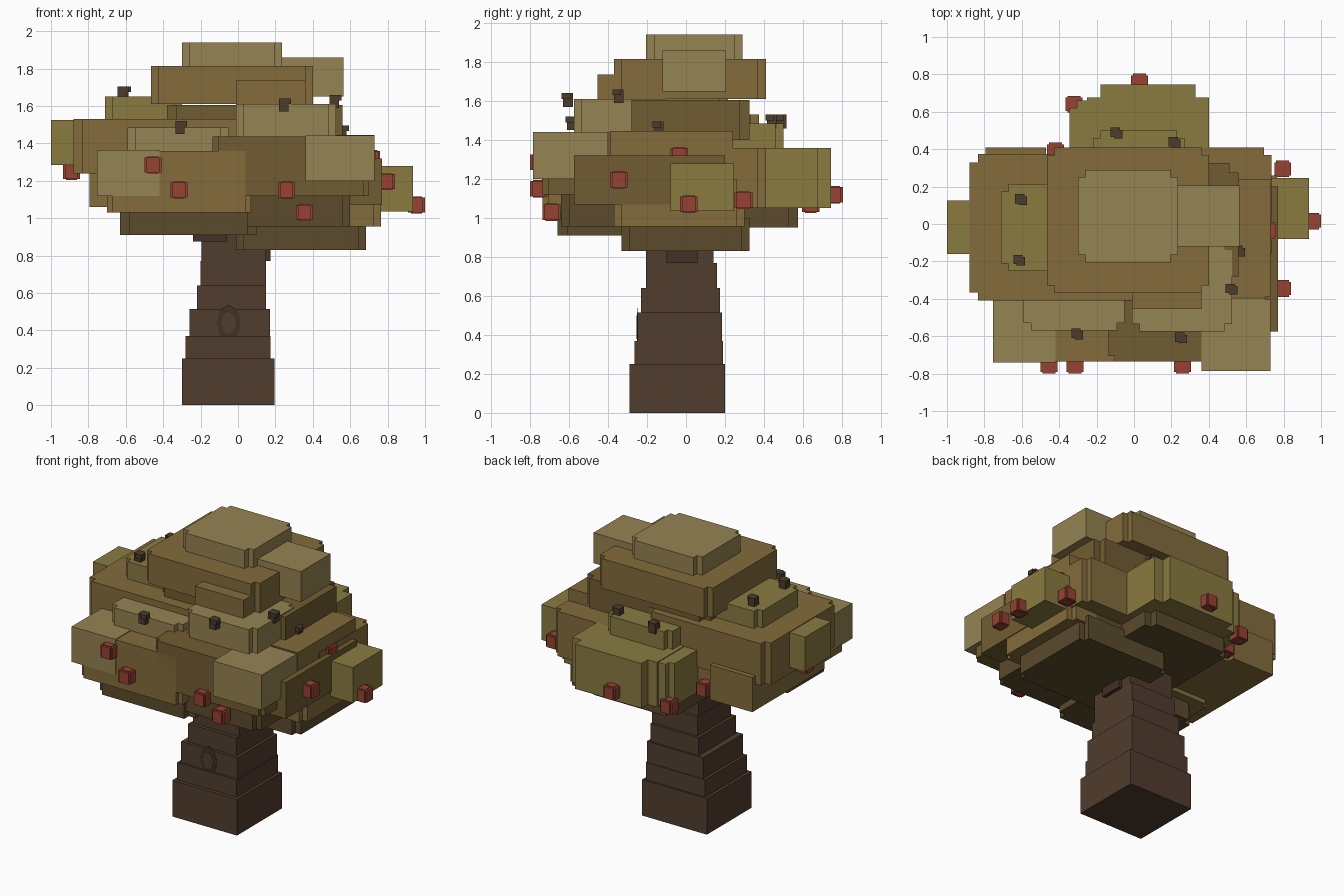
import bpy, bmesh, math

if "Cube" in bpy.data.objects:
    bpy.data.objects.remove(bpy.data.objects["Cube"])


def material(name, r, g, b):
    m = bpy.data.materials.new(name)
    m.diffuse_color = tuple((c / 255) ** 2.2 for c in (r, g, b)) + (1,)
    m.use_nodes = True
    m.node_tree.nodes["Principled BSDF"].inputs["Base Color"].default_value = m.diffuse_color
    return m


LIGHT = material("pale_leaf", 148, 130, 83)
OLIVE = material("olive_leaf", 137, 122, 67)
BROWN = material("brown_leaf", 130, 108, 62)
DARK = material("dark_leaf", 112, 93, 52)
SHADE = material("shaded_leaf", 92, 76, 48)
BARK = material("bark", 82, 63, 49)
BARK2 = material("bark_dark", 68, 52, 42)
RED = material("fruit_red", 150, 68, 55)
TWIG = material("twig_brown", 76, 62, 48)


def block(name, x, y, z, mat, notch=0):
    """Box from ranges, optionally with square notches in its upright corners."""
    (a, b), (c, d), n = x, y, notch
    if n:
        pts = [(a + n, c), (b - n, c), (b - n, c + n), (b, c + n), (b, d - n), (b - n, d - n),
               (b - n, d), (a + n, d), (a + n, d - n), (a, d - n), (a, c + n), (a + n, c + n)]
    else:
        pts = [(a, c), (b, c), (b, d), (a, d)]
    bm = bmesh.new()
    f = bm.faces.new([bm.verts.new((px, py, z[0])) for px, py in pts])
    ext = bmesh.ops.extrude_face_region(bm, geom=[f])["geom"]
    bmesh.ops.translate(bm, vec=(0, 0, z[1] - z[0]),
                        verts=[v for v in ext if isinstance(v, bmesh.types.BMVert)])
    # the extrusion drops the start face, so close the underside if it is open
    rim = [e for e in bm.edges if e.is_boundary]
    if rim:
        bmesh.ops.holes_fill(bm, edges=rim)
    bmesh.ops.recalc_face_normals(bm, faces=bm.faces)
    me = bpy.data.meshes.new(name)
    bm.to_mesh(me)
    bm.free()
    me.materials.append(mat)
    ob = bpy.data.objects.new(name, me)
    bpy.context.collection.objects.link(ob)
    return ob


def cube(name, p, s, mat, h=None, notch=0):
    h = h or s
    return block(name, (p[0] - s / 2, p[0] + s / 2), (p[1] - s / 2, p[1] + s / 2),
                 (p[2] - h / 2, p[2] + h / 2), mat, notch)


# stepped trunk
for i, (x, y, z) in enumerate([
        ((-.30, .195), (-.29, .20), (0, .25)),
        ((-.28, .175), (-.265, .19), (.25, .37)),
        ((-.26, .17), (-.25, .185), (.37, .515)),
        ((-.22, .15), (-.23, .175), (.515, .64)),
        ((-.20, .15), (-.205, .16), (.64, .77)),
        ((-.195, .15), (-.205, .14), (.77, 1.0))]):
    block(f"trunk_tier_{i + 1}", x, y, z, BARK)

# branch stubs under the crown
block("branch_right", (.1, .175), (-.1, .06), (.77, .84), BARK2)
block("branch_left", (-.24, -.06), (-.22, -.05), (.875, .92), BARK2)

# knot on the trunk front
for name, r, depth, mat in (("trunk_knot", .065, .004, BARK2),
                            ("trunk_knot_centre", .04, .008, BARK)):
    bpy.ops.mesh.primitive_cylinder_add(vertices=8, radius=r, depth=depth,
                                        location=(-.05, -.25, .44),
                                        rotation=(math.pi / 2, 0, 0))
    knot = bpy.context.object
    knot.name = name
    knot.scale = (1, 1.5, 1)
    knot.data.materials.append(mat)

# crown: top layers
block("crown_cap", (-.30, .235), (-.205, .29), (1.81, 1.94), LIGHT, .04)
block("crown_upper", (-.465, .40), (-.37, .41), (1.61, 1.815), BROWN, .04)
block("crown_upper_right", (.2, .565), (-.12, .205), (1.65, 1.86), LIGHT)
block("crown_upper_front", (-.01, .36), (-.455, -.3), (1.61, 1.735), BROWN)
block("crown_neck", (-.38, .56), (-.33, .325), (1.40, 1.605), DARK, .05)

# crown: front shelves
block("shelf_front_left", (-.59, -.05), (-.57, -.3), (1.33, 1.485), LIGHT, .04)
block("shelf_front_right", (-.01, .525), (-.575, -.1), (1.40, 1.61), LIGHT, .04)

# crown: left side
block("left_top", (-.71, -.3), (-.25, .215), (1.5, 1.65), OLIVE, .04)
block("left_tip", (-1.0, -.6), (-.16, .125), (1.285, 1.525), OLIVE)
block("left_mass", (-.88, .05), (-.41, .375), (1.24, 1.53), BROWN, .045)
block("left_lower", (-.795, -.47), (-.38, .41), (1.06, 1.3), BROWN)
block("left_inner", (-.6, 0), (-.38, .36), (1.06, 1.3), BROWN)

# crown: front masses
block("front_left_mass", (-.70, .07), (-.735, -.1), (1.03, 1.36), BROWN, .03)
block("front_left_corner", (-.755, -.42), (-.74, -.35), (1.12, 1.365), LIGHT)
block("front_right_mass", (-.135, .70), (-.735, -.1), (1.12, 1.438), DARK, .03)
block("front_right_corner", (.36, .73), (-.785, -.4), (1.2, 1.442), LIGHT)

# crown: right side
block("right_mass", (0, .73), (-.39, .24), (1.16, 1.446), BROWN)
block("right_back", (.1, .735), (-.2, .41), (1.05, 1.36), BROWN, .04)
block("right_lower", (.1, .77), (-.575, .2), (1.07, 1.32), DARK)
block("right_tip", (.6, .935), (-.08, .245), (1.035, 1.28), OLIVE)
block("right_under", (.3, .765), (-.37, .30), (.955, 1.2), BROWN, .04)

# crown: back masses
block("back_mass", (-.345, .36), (.1, .66), (1.06, 1.355), OLIVE, .04)
block("back_corner", (-.25, .40), (.24, .745), (1.05, 1.36), OLIVE, .07)
block("back_top", (-.22, .27), (.07, .5), (1.3, 1.485), OLIVE, .04)

# crown: shaded underside
block("under_left", (-.63, .1), (-.66, -.16), (.91, 1.12), SHADE, .05)
block("under_right", (0, .60), (-.64, .3), (.955, 1.15), SHADE, .04)
block("under_back", (-.3, .35), (-.2, .575), (.95, 1.15), SHADE, .05)
block("under_centre", (-.01, .685), (-.33, .325), (.83, 1.0), SHADE, .04)

# fruit
for i, p in enumerate([
        (-.455, -.755, 1.285), (-.315, -.755, 1.15), (.26, -.755, 1.15), (.355, -.69, 1.03),
        (.795, -.345, 1.195), (.955, .015, 1.07), (.715, -.035, 1.32), (.795, .295, 1.09),
        (.03, .76, 1.12), (.265, .685, 1.225), (-.32, .64, 1.07),
        (-.89, -.03, 1.25), (-.74, -.23, 1.11), (-.42, .39, 1.12)]):
    cube(f"fruit_{i + 1}", p, .06, RED, .09)
    cube(f"fruit_body_{i + 1}", p, .09, RED, .08, .01)

# twigs poking out of the leaves
for i, p in enumerate([
        (-.31, -.585, 1.485), (.245, -.605, 1.605), (-.62, -.19, 1.67), (-.61, .135, 1.67),
        (.515, -.345, 1.625), (.555, -.14, 1.46), (.495, .23, 1.465), (.21, .44, 1.495),
        (-.1, .49, 1.495)]):
    cube(f"twig_{i + 1}", p, .05, TWIG, .07)
    cube(f"twig_bud_{i + 1}", (p[0] + .015, p[1] - .01, p[2] + .02), .045, TWIG, .03)
